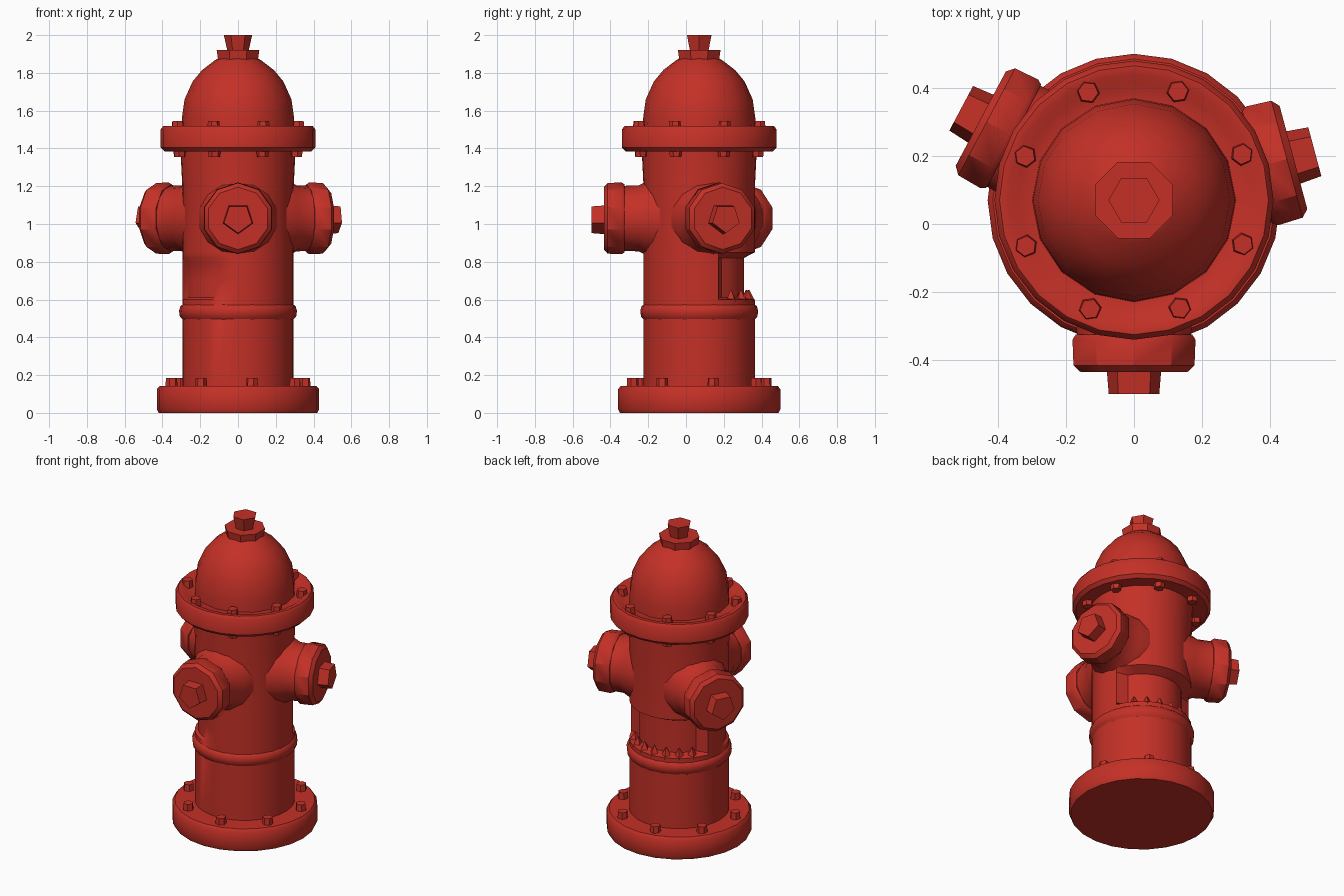
import bpy, bmesh
from math import sin, cos, pi, radians, atan2, degrees
from mathutils import Matrix

if "Cube" in bpy.data.objects:
    bpy.data.objects.remove(bpy.data.objects["Cube"])

AXIS = Matrix.Translation((0, 0.07, 0))
OUTLET_Z = 1.03

red = bpy.data.materials.new("hydrant red")
red.use_nodes = True
red.diffuse_color = (0.55, 0.03, 0.02, 1)
red.node_tree.nodes["Principled BSDF"].inputs["Base Color"].default_value = red.diffuse_color


def lathe(name, profile, sides, matrix=AXIS, angle=40, turn=0.0, shape=None):
    """Spin (radius, height) pairs about local z and cap both ends."""
    bm = bmesh.new()
    rings = []
    for r, z in profile:
        ring = []
        for i in range(sides):
            a = turn + 2 * pi * i / sides
            k = shape(a, z) if shape else 1
            ring.append(bm.verts.new((r * k * cos(a), r * k * sin(a), z)))
        rings.append(ring)
    for low, high in zip(rings, rings[1:]):
        for i in range(sides):
            j = (i + 1) % sides
            bm.faces.new((low[i], low[j], high[j], high[i]))
    bm.faces.new(rings[0][::-1])
    bm.faces.new(rings[-1])
    mesh = bpy.data.meshes.new(name)
    bm.to_mesh(mesh)
    bm.free()
    obj = bpy.data.objects.new(name, mesh)
    bpy.context.collection.objects.link(obj)
    mesh.materials.append(red)
    obj.matrix_world = matrix
    bpy.ops.object.select_all(action='DESELECT')
    obj.select_set(True)
    bpy.context.view_layer.objects.active = obj
    bpy.ops.object.shade_smooth_by_angle(angle=radians(angle))
    return obj


def around(angle, radius, z):
    """Place a part at an angle in degrees around the hydrant axis."""
    return AXIS @ Matrix.Rotation(radians(angle), 4, 'Z') @ Matrix.Translation((radius, 0, z))


def recess(a, z):
    """Sink the worn patches at the back and right of the barrel."""
    deg = degrees(a) % 360
    if 0.61 < z < 0.83:
        if 25 < deg < 152:
            return 0.8
        if 180 < deg < 256 and z < 0.8:
            return 0.94
    return 1


# Base plate, barrel and raised ring
lathe("base_plate", [(0.42, 0), (0.43, 0.02), (0.43, 0.125), (0.415, 0.143)], 24)
lathe("barrel", [(0.295, 0.12), (0.295, 0.6), (0.295, 0.612), (0.295, 0.7), (0.295, 0.79),
                 (0.295, 0.82), (0.295, 0.85), (0.295, 1.2), (0.305, 1.4)], 36, shape=recess)
lathe("barrel_ring", [(0.285, 0.485), (0.308, 0.51), (0.312, 0.54), (0.305, 0.565), (0.285, 0.58)], 24)

# Bonnet: flange, dome, collar and top nut
lathe("bonnet_flange", [(0.3, 1.385), (0.39, 1.385), (0.41, 1.405), (0.41, 1.5),
                        (0.395, 1.52), (0.37, 1.52), (0.34, 1.5), (0.28, 1.5)], 24)
lathe("bonnet_dome", [(0.3, 1.48), (0.297, 1.56), (0.283, 1.66), (0.24, 1.755), (0.19, 1.815),
                      (0.125, 1.865), (0.1, 1.88)], 16)
lathe("bonnet_collar", [(0.11, 1.84), (0.122, 1.92)], 8, turn=pi / 8)
lathe("top_nut", [(0.055, 1.91), (0.075, 2.0)], 6)

# Three hose outlets
for label, angle, reach in (("front", -90, 0), ("left", 15, -0.02), ("right", 152, 0.005)):
    place = (AXIS @ Matrix.Translation((0, 0, OUTLET_Z)) @ Matrix.Rotation(radians(angle), 4, 'Z')
             @ Matrix.Rotation(pi / 2, 4, 'Y'))
    lathe(label + "_outlet_neck", [(0.215, 0.2), (0.195, 0.28), (0.175, 0.32), (0.172, 0.4)], 14, place)
    lathe(label + "_outlet_cap", [(0.18, 0.395 + reach), (0.19, 0.41 + reach),
                                  (0.187, 0.485 + reach), (0.165, 0.505 + reach)], 10, place, 35)
    lathe(label + "_outlet_nut", [(0.085, 0.49 + reach), (0.078, 0.57 + reach)], 5, place, 30)

# Bolts on the base, and above and below the bonnet flange
for i in range(8):
    lathe("base_bolt", [(0.033, 0.13), (0.03, 0.185)], 6, around(i * 45 + 12, 0.36, 0), 30)
    lathe("flange_bolt", [(0.035, 1.49), (0.03, 1.545)], 6, around(i * 45 - 22, 0.345, 0), 30)
    lathe("flange_nut", [(0.03, 1.355), (0.035, 1.4)], 6, around(i * 45 - 22, 0.335, 0), 30)

# Broken points along the foot of the back recess
for angle in range(40, 145, 17):
    lathe("recess_point", [(0.035, 0.59), (0.004, 0.65)], 4, around(angle, 0.262, 0), 30)
